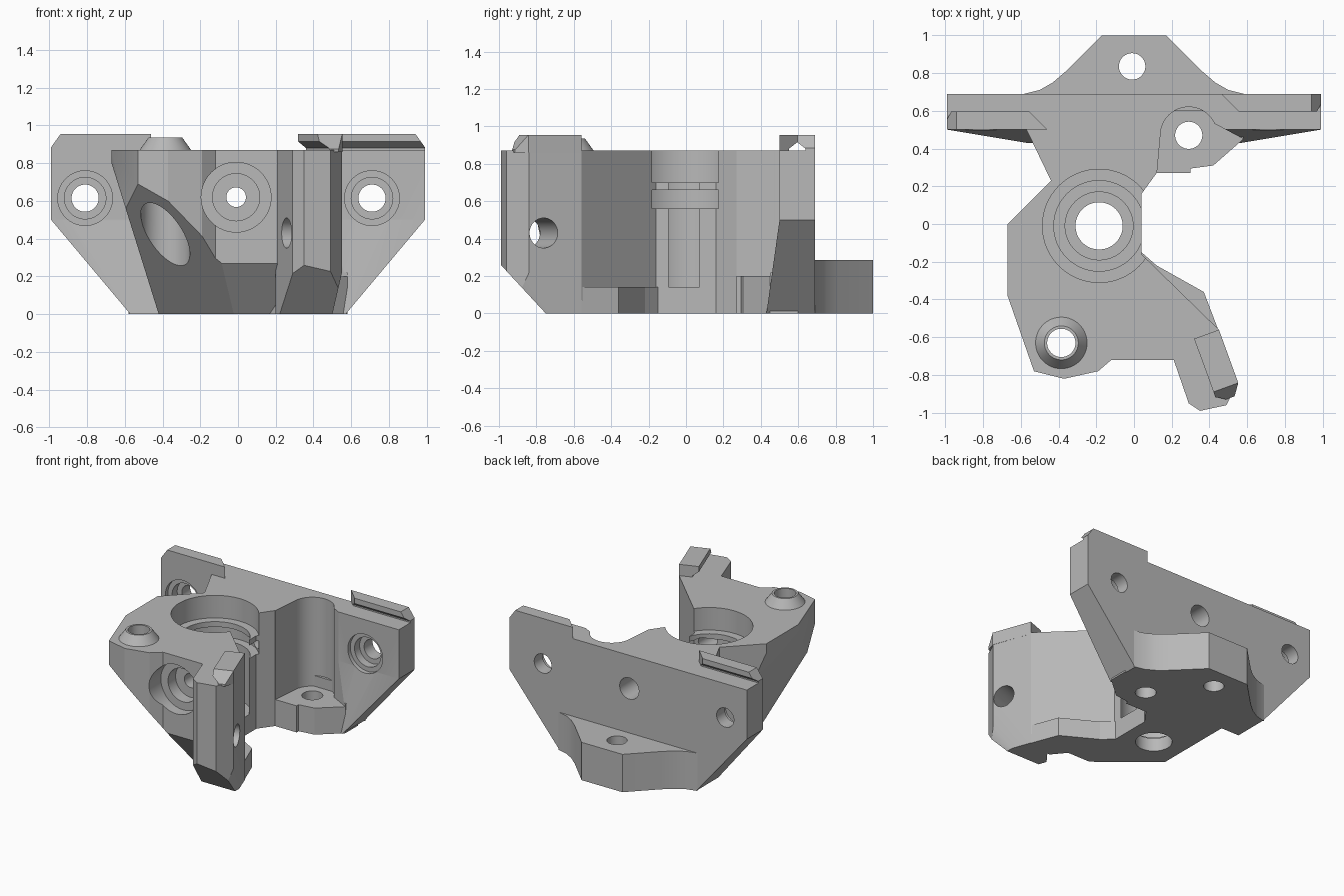
import bpy, bmesh, math
from mathutils import Vector, Matrix

cube = bpy.data.objects.get("Cube")
if cube:
    bpy.data.objects.remove(cube)

grey = bpy.data.materials.new("plain_grey")
grey.use_nodes = True
colour = (0.48, 0.48, 0.48, 1)
grey.diffuse_color = colour
grey.node_tree.nodes["Principled BSDF"].inputs["Base Color"].default_value = colour

AXES = {
    "x": lambda a, b, d: (d, a, b),
    "y": lambda a, b, d: (a, d, b),
    "z": lambda a, b, d: (a, b, d),
}


def finish(name, bm):
    bmesh.ops.recalc_face_normals(bm, faces=bm.faces)
    mesh = bpy.data.meshes.new(name)
    bm.to_mesh(mesh)
    bm.free()
    obj = bpy.data.objects.new(name, mesh)
    bpy.context.collection.objects.link(obj)
    mesh.materials.append(grey)
    return obj


def prism(name, points, low, high, axis="z", cuts=(), matrix=None):
    """Extrude a profile along an axis, then trim by (point, outward normal) planes."""
    bm = bmesh.new()
    place = AXES[axis]
    base = bm.faces.new([bm.verts.new(place(a, b, low)) for a, b in points])
    grown = bmesh.ops.extrude_face_region(bm, geom=[base])["geom"]
    shift = Vector(place(0, 0, high - low))
    bmesh.ops.translate(bm, vec=shift, verts=[g for g in grown if isinstance(g, bmesh.types.BMVert)])
    for point, normal in cuts:
        bmesh.ops.bisect_plane(bm, geom=bm.verts[:] + bm.edges[:] + bm.faces[:], dist=1e-5,
                               plane_co=point, plane_no=normal, clear_outer=True)
        bmesh.ops.holes_fill(bm, edges=[e for e in bm.edges if e.is_boundary])
    if matrix:
        bm.transform(matrix)
    return finish(name, bm)


def rod(name, centre, direction, length, r1, r2=None):
    """Cylinder or cone centred on a point."""
    bm = bmesh.new()
    bmesh.ops.create_cone(bm, cap_ends=True, segments=64, radius1=r1,
                          radius2=r1 if r2 is None else r2, depth=length)
    turn = Vector((0, 0, 1)).rotation_difference(Vector(direction)).to_matrix().to_4x4()
    bm.transform(Matrix.Translation(centre) @ turn)
    return finish(name, bm)


TOP = 0.87

# Main block with undercut front, corner and side
block = prism("main_block", [
    (-0.57, 0.5), (-0.44, 0.23), (-0.67, 0), (-0.67, -0.38), (-0.53, -0.78), (-0.37, -0.82),
    (-0.19, -0.78), (-0.12, -0.72), (0.27, -0.72), (0.45, -0.56), (0.04, -0.16),
    (0.04, 0.16), (0.12, 0.27), (0.3, 0.27), (0.3, 0.5)], 0, TOP, cuts=[
        ((-0.53, -0.78, 0.69), (-0.07, -0.085, -0.086)),
        ((-0.42, 0, 0), (-0.8, 0, -0.25)),
        ((0, -0.5, 0), (0, -0.27, -0.22))])

# Low shelf beside the block
shelf = prism("side_shelf", [
    (0, -0.16), (0.04, -0.15), (0.12, -0.22), (0.37, -0.36), (0.45, -0.57), (0.25, -0.6), (0, -0.3)], 0, 0.14)

# Front arm with sloped foot
arm = prism("front_arm", [
    (0.2, -0.69), (0.29, -0.95), (0.35, -0.99), (0.49, -0.96), (0.55, -0.84),
    (0.45, -0.56), (0.3, -0.56)], 0, TOP, cuts=[
        ((0, -0.75, 0), (0, -0.27, -0.25)), ((0.5, 0, 0), (0.26, 0, -0.06))])

# Back plate, thicker at the foot, with slanted lower corners
corners = [((s * 0.57, 0, 0), (s * 0.5, 0, -0.42)) for s in (-1, 1)]
plate = prism("back_plate", [(0.69, 0), (0.69, TOP), (0.5, TOP), (0.5, 0.5), (0.43, 0)],
              -0.99, 0.99, "x", corners)

# Rear mounting tab with concave shoulders
shoulder = [(0.58, 0.69), (0.5, 0.71), (0.43, 0.75), (0.36, 0.81), (0.17, 1)]
tab = prism("rear_tab", shoulder + [(-x, y) for x, y in reversed(shoulder)], 0, 0.285)
foot = prism("tab_root", [(0.56, 0.6), (0.56, 0.69), (-0.56, 0.69), (-0.56, 0.6)], 0, 0.28)

# Screw cup floor
cup = prism("cup_floor", [
    (0.04, 0.2), (0.12, 0.27), (0.42, 0.31), (0.58, 0.45), (0.58, 0.6), (0.05, 0.6)], 0, 0.22)

# Boss around the upright screw hole
boss = rod("screw_boss", (-0.385, -0.63, 0.9), (0, 0, 1), 0.07, 0.14, 0.09)

# Undercut lips: one pair on the plate, one on the arm
lip_profile = [(0.095, 0.86), (0.095, 0.955), (0, 0.955), (0, 0.915), (0.045, 0.88), (0.045, 0.86)]
end_cuts = [((0.46, 0.095, 0), (-0.09, -0.09, 0)), ((0.94, 0, 0.955), (0.07, 0, 0.05))]
for name, angle in (("left_lip", 0), ("right_lip", math.pi)):
    spot = Matrix.Translation((0, 0.595, 0)) @ Matrix.Rotation(angle, 4, "Z")
    prism(name, lip_profile, 0.4, 0.99, "x", end_cuts, spot)
arm_turn = Matrix.Translation((0.45, -0.56, 0)) @ Matrix.Rotation(math.radians(-70), 4, "Z")
prism("arm_lip", [(y - 0.095 if y > 0.09 else (y - 0.14), z) for y, z in lip_profile], 0, 0.36, "x",
      [((0.3, 0, 0.955), (0.08, 0, 0.06)), ((0, 0, 0), (-0.94, 0.34, 0)),
       ((0.3, 0, 0), (0.5, 0.7, 0))], arm_turn)

# Cutters: each list entry is (cutter, parts it opens)
UP, BACK = (0, 0, 1), (0, 1, 0)


def bore(x, y, low, high, radius):
    return rod("cutter", (x, y, (low + high) / 2), UP, high - low, radius)


def cross_bore(x, z, low, high, radius):
    return rod("cutter", (x, (low + high) / 2, z), BACK, high - low, radius)


jobs = []
# Stepped bearing seat in the block
for low, high, radius in ((0.7, 1, 0.3), (0.14, 0.71, 0.24), (0.56, 0.66, 0.3),
                          (0.1, 0.2, 0.18), (-0.1, 0.2, 0.125)):
    jobs.append((bore(-0.185, -0.01, low, high, radius), [block, shelf]))
# Upright screw hole with a wide lower end
jobs.append((bore(-0.385, -0.63, -0.1, 1.1, 0.075), [block, boss]))
jobs.append((bore(-0.385, -0.63, -0.1, 0.6, 0.13), [block]))
# Pocket over the cup and its hole
jobs.append((bore(0.29, 0.47, 0.2, 1.1, 0.15), [block, plate, cup]))
jobs.append((prism("cutter", [(0.12, 0.25), (0.14, 0.47), (0.2, 0.5), (0.43, 0.53), (0.6, 0.44), (0.6, 0.2)],
                   0.2, 1.1), [block, plate, cup]))
jobs.append((bore(0.29, 0.47, -0.1, 0.5, 0.072), [block, plate, cup]))
# Tab hole
jobs.append((bore(-0.01, 0.835, -0.1, 0.5, 0.07), [tab]))
# Stepped front recess and through hole
for low, high, radius in ((-1, -0.64, 0.185), (-0.7, -0.55, 0.125), (-0.7, 0.6, 0.052)):
    jobs.append((cross_bore(-0.01, 0.62, low, high, radius), [block]))
jobs.append((cross_bore(-0.01, 0.62, 0.4, 0.8, 0.08), [plate, block]))
# Counterbored plate holes
for x in (-0.81, 0.71):
    jobs.append((cross_bore(x, 0.615, 0.4, 0.8, 0.072), [plate]))
    jobs.append((cross_bore(x, 0.615, 0.4, 0.53, 0.145), [plate]))
    jobs.append((cross_bore(x, 0.615, 0.4, 0.59, 0.11), [plate]))
# Cross hole in the arm
jobs.append((rod("cutter", (0.4, -0.805, 0.43), (0.94, 0.34, 0), 0.6, 0.08), [arm]))

for cutter, parts in jobs:
    for part in parts:
        mod = part.modifiers.new("cut", "BOOLEAN")
        mod.operation, mod.solver, mod.object = "DIFFERENCE", "EXACT", cutter
        bpy.context.view_layer.objects.active = part
        bpy.ops.object.modifier_apply(modifier=mod.name)
    bpy.data.objects.remove(cutter)

# Smooth the round walls, keep the edges sharp
bpy.ops.object.select_all(action="DESELECT")
for part in (block, plate, tab, cup, boss, arm):
    part.select_set(True)
    bpy.context.view_layer.objects.active = part
bpy.ops.object.shade_smooth_by_angle(angle=math.radians(25))
